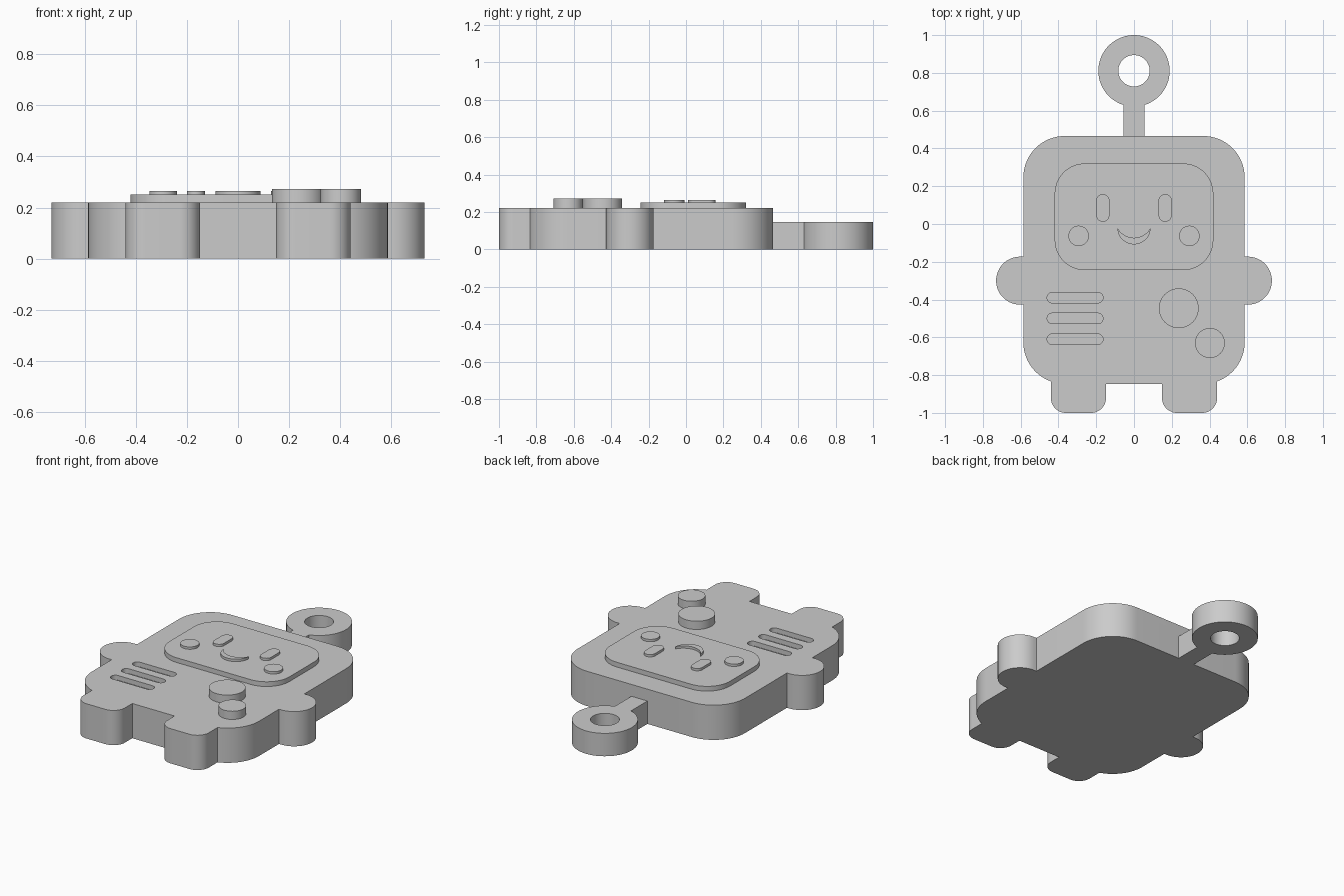
import bpy, bmesh
from math import sin, cos, pi, asin, radians

if "Cube" in bpy.data.objects:
    bpy.data.objects.remove(bpy.data.objects["Cube"])

grey = bpy.data.materials.new("light_grey")
grey.diffuse_color = (0.6, 0.6, 0.6, 1)
grey.use_nodes = True
grey.node_tree.nodes["Principled BSDF"].inputs["Base Color"].default_value = grey.diffuse_color


def rounded(cx, cy, w, h, r, seg=16):
    """Outline of a rounded rectangle; r = half the width gives capsules and discs."""
    pts = []
    for i, (sx, sy) in enumerate([(1, 1), (-1, 1), (-1, -1), (1, -1)]):
        ox, oy = cx + sx * (w / 2 - r), cy + sy * (h / 2 - r)
        for k in range(seg + 1):
            a = (i + k / seg) * pi / 2
            pts.append((ox + r * cos(a), oy + r * sin(a)))
    return pts


def disc(cx, cy, r):
    return rounded(cx, cy, 2 * r, 2 * r, r)


def prism(name, pts, z0, z1):
    """Extrude a flat outline from z0 to z1."""
    bm = bmesh.new()
    vs = [bm.verts.new((x, y, z0)) for x, y in pts]
    bmesh.ops.remove_doubles(bm, verts=vs, dist=1e-5)
    edges = bm.edges[:]
    if not edges:
        face = bm.faces.new(bm.verts[:])
    ext = bmesh.ops.extrude_face_region(bm, geom=[face])
    for v in ext["geom"]:
        if isinstance(v, bmesh.types.BMVert):
            v.co.z = z1
    bmesh.ops.recalc_face_normals(bm, faces=bm.faces[:])
    me = bpy.data.meshes.new(name)
    bm.to_mesh(me)
    bm.free()
    me.materials.append(grey)
    ob = bpy.data.objects.new(name, me)
    bpy.context.collection.objects.link(ob)
    return ob


def combine(target, tool, operation):
    """Apply a boolean and discard the tool."""
    m = target.modifiers.new("combine", 'BOOLEAN')
    m.operation, m.object, m.solver = operation, tool, 'EXACT'
    bpy.context.view_layer.objects.active = target
    bpy.ops.object.modifier_apply(modifier=m.name)
    bpy.data.objects.remove(tool)


T = 0.22      # body thickness
S = 0.25      # top of the screen

# Body slab with arms, legs and hanging ring
body = prism("body", rounded(0, -0.19, 1.172, 1.312, 0.22), 0, T)
combine(body, prism("arms", rounded(0, -0.3, 1.46, 0.254, 0.127), 0, T), 'UNION')
for s in (-1, 1):
    combine(body, prism("leg", rounded(s * 0.294, -0.8, 0.292, 0.4, 0.08), 0, T), 'UNION')
ring = prism("ring", disc(0, 0.811, 0.189), 0, 0.145)
stem = [(-0.056, 0.4), (0.056, 0.4), (0.056, 0.7), (-0.056, 0.7)]
combine(ring, prism("stem", stem, 0, 0.145), 'UNION')
combine(ring, prism("ring_hole", disc(0, 0.811, 0.083), -0.1, 0.3), 'DIFFERENCE')
combine(body, ring, 'UNION')

# Speaker slots sunk into the chest
for y in (-0.39, -0.5, -0.61):
    combine(body, prism("slot", rounded(-0.312, y, 0.296, 0.056, 0.028), T - 0.03, 0.4), 'DIFFERENCE')

# Face screen
parts = [body, prism("screen", rounded(0, 0.038, 0.84, 0.565, 0.16), T, S)]

# Eyes and cheeks
for side, s in (("left", -1), ("right", 1)):
    parts.append(prism(side + "_eye", rounded(s * 0.165, 0.085, 0.07, 0.146, 0.035), S, S + 0.015))
    parts.append(prism(side + "_cheek", disc(s * 0.293, -0.063, 0.054), S, S + 0.015))

# Crescent smile: outer half circle, shallower inner arc
R, r, half = 0.088, 0.0995, asin(0.088 / 0.0995)
smile = [(R * cos(a), -0.02 + R * sin(a)) for a in (pi + pi * k / 24 for k in range(25))]
smile += [(r * sin(a), 0.0265 - r * cos(a)) for a in (half - 2 * half * k / 24 for k in range(1, 24))]
parts.append(prism("mouth", smile, S, S + 0.015))

# Round buttons
parts.append(prism("large_button", disc(0.237, -0.446, 0.105), T, 0.272))
parts.append(prism("small_button", disc(0.402, -0.63, 0.079), T, 0.272))

# Smooth the curved walls, keep the rims crisp
for ob in parts:
    bpy.ops.object.select_all(action='DESELECT')
    ob.select_set(True)
    bpy.context.view_layer.objects.active = ob
    bpy.ops.object.shade_smooth_by_angle(angle=radians(30))
